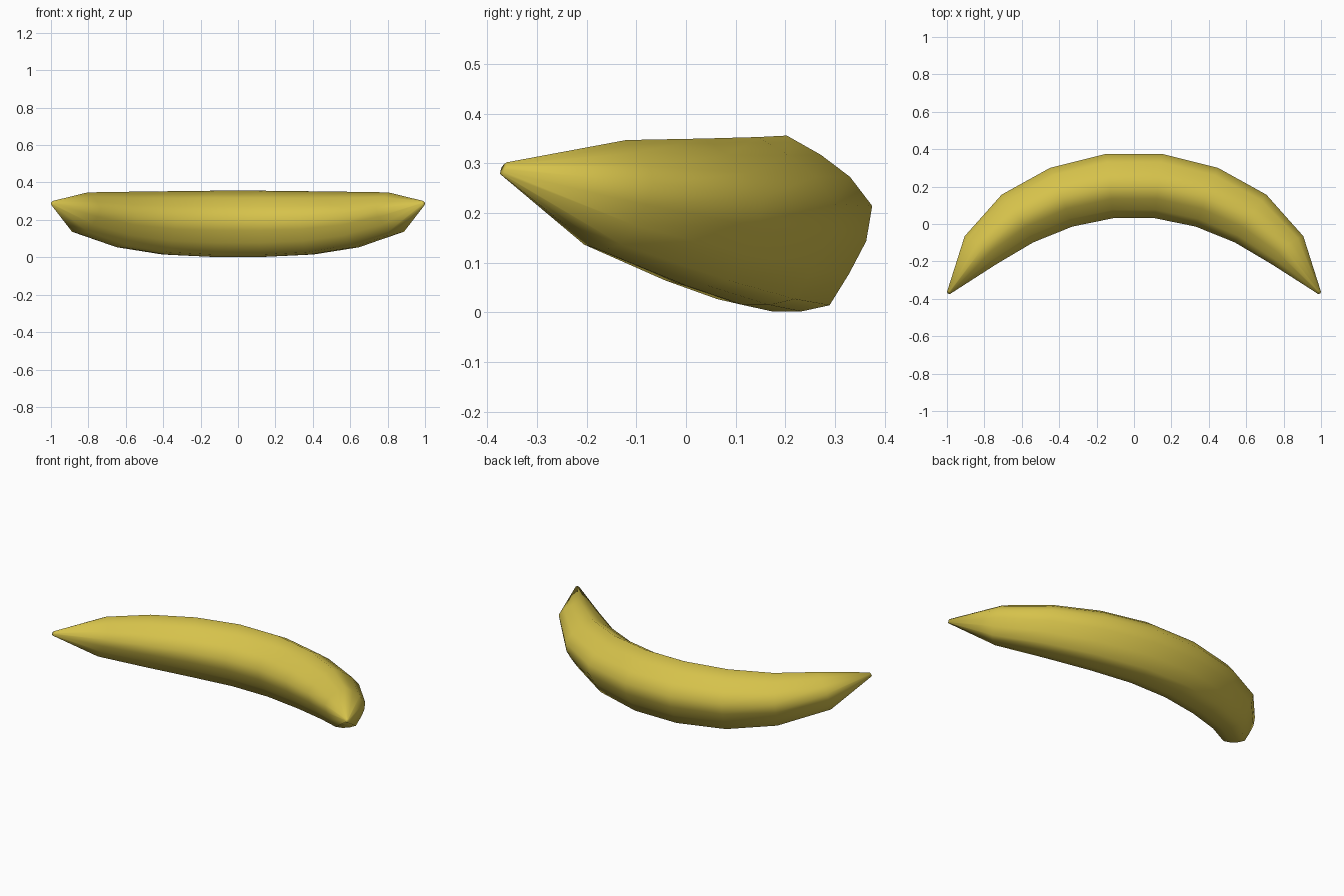
import bpy, bmesh
from mathutils import Vector

cube = bpy.data.objects.get("Cube")
if cube:
    bpy.data.objects.remove(cube, do_unlink=True)

# Peel colour
peel = bpy.data.materials.new("banana_yellow")
peel.use_nodes = True
colour = (0.67, 0.54, 0.07, 1)
peel.diffuse_color = colour
peel.node_tree.nodes["Principled BSDF"].inputs["Base Color"].default_value = colour

# Rounded five-sided cross-section: (outward, up), one half, then mirrored
half = [(0.40, 0.78), (0.74, 0.53), (1, 0.2), (0.93, -0.2),
        (0.73, -0.57), (0.5, -0.93), (0.17, -1)]
section = [(0, 1)] + half + [(-u, v) for u, v in reversed(half)]

# Rings from the middle to the left tip:
# centre, outward direction, half width, half height, lean
rings = [
    ((0.13, 0.203, 0.179), (0.04, 0.345), 0.173, 0.177, 0.0),
    ((0.39, 0.143, 0.184), (0.12, 0.315), 0.168, 0.169, 0.03),
    ((0.625, 0.028, 0.202), (0.17, 0.255), 0.153, 0.148, 0.08),
    ((0.825, -0.145, 0.238), (0.17, 0.15), 0.113, 0.109, 0.3),
    ((0.99, -0.367, 0.29), (0.2, 0.1), 0.011, 0.012, 0.5),
]


def ring_points(centre, outward, width, height, lean):
    out = Vector((*outward, 0)).normalized()
    along = Vector((out.y, -out.x, 0))
    up = Vector((0, 0, 1)) - along * lean
    return [Vector(centre) + out * u * width + up * v * height for u, v in section]


left_side = [ring_points(*r) for r in rings]
right_side = [[Vector((-p.x, p.y, p.z)) for p in ring] for ring in left_side]

# Peel: loft through all rings and close both tips
bm = bmesh.new()
loops = [[bm.verts.new(p) for p in ring] for ring in right_side[::-1] + left_side]
count = len(section)
for a, b in zip(loops, loops[1:]):
    for i in range(count):
        j = (i + 1) % count
        bm.faces.new((a[i], a[j], b[j], b[i]))
bm.faces.new(loops[0])
bm.faces.new(loops[-1])
bmesh.ops.recalc_face_normals(bm, faces=bm.faces[:])
for face in bm.faces:
    face.smooth = True

mesh = bpy.data.meshes.new("banana_peel")
bm.to_mesh(mesh)
bm.free()
mesh.materials.append(peel)
banana = bpy.data.objects.new("banana_peel", mesh)
bpy.context.collection.objects.link(banana)
